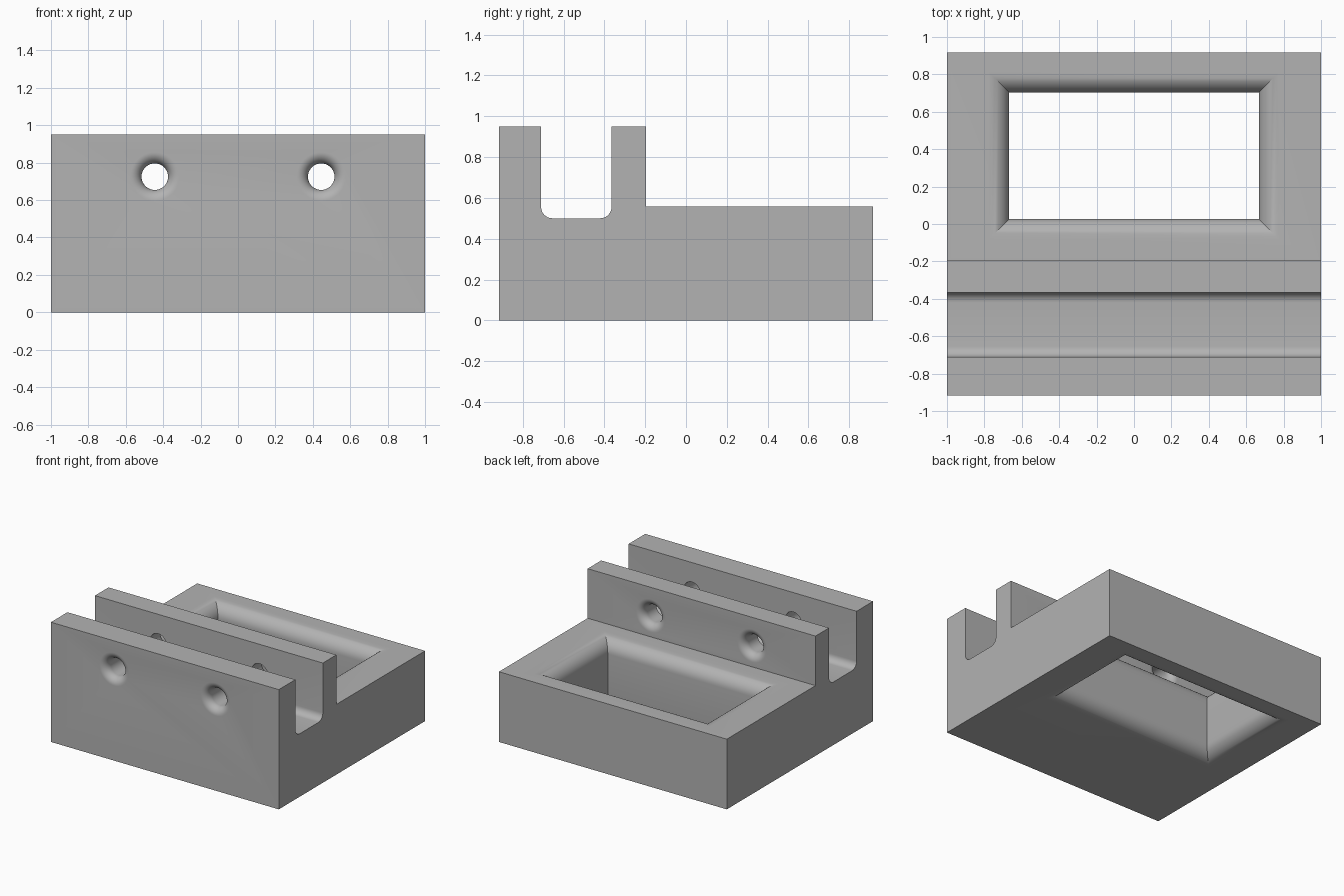
import bpy, bmesh, math
from mathutils import Matrix, Vector

if "Cube" in bpy.data.objects:
    bpy.data.objects.remove(bpy.data.objects["Cube"])

grey = bpy.data.materials.new("plain grey")
grey.use_nodes = True
grey.diffuse_color = (0.45, 0.45, 0.45, 1)
grey.node_tree.nodes["Principled BSDF"].inputs["Base Color"].default_value = grey.diffuse_color


def make_object(name, bm):
    bmesh.ops.recalc_face_normals(bm, faces=bm.faces)
    mesh = bpy.data.meshes.new(name)
    bm.to_mesh(mesh)
    bm.free()
    mesh.materials.append(grey)
    obj = bpy.data.objects.new(name, mesh)
    bpy.context.collection.objects.link(obj)
    return obj


def loft(name, rings):
    """Closed solid through a stack of rings of points."""
    bm = bmesh.new()
    loops = [[bm.verts.new(p) for p in ring] for ring in rings]
    for a, b in zip(loops, loops[1:]):
        for i in range(len(a)):
            j = (i + 1) % len(a)
            bm.faces.new((a[i], a[j], b[j], b[i]))
    bm.faces.new(loops[0])
    bm.faces.new(loops[-1])
    return make_object(name, bm)


def flare(low, high, radius, flare_low=True, flare_high=True, steps=10):
    """(position, outward growth) pairs for a bore with rounded mouths."""
    arc = [(radius * (1 - math.sin(t)), radius * (1 - math.cos(t)))
           for t in (math.pi / 2 * i / steps for i in range(steps + 1))]
    arc = [(d, g) for d, g in reversed(arc)]
    start = [(low + d, g) for d, g in reversed(arc)] if flare_low else [(low, 0)]
    end = [(high - d, g) for d, g in arc] if flare_high else [(high, 0)]
    start.sort()
    end.sort()
    over = 0.02
    return [(low - over, start[0][1])] + start + end + [(high + over, end[-1][1])]


# Body: side profile with two upright walls and a slot with rounded corners
r = 0.055
slot_front, slot_back, slot_floor = -0.71, -0.365, 0.5
profile = [(-0.917, 0), (-0.917, 0.95), (slot_front, 0.95)]
for centre, start in ((slot_front + r, math.pi), (slot_back - r, 1.5 * math.pi)):
    for i in range(9):
        t = start + math.pi / 2 * i / 8
        profile.append((centre + r * math.cos(t), slot_floor + r + r * math.sin(t)))
profile += [(slot_back, 0.95), (-0.195, 0.95), (-0.195, 0.557), (0.917, 0.557), (0.917, 0)]
body = loft("slotted_block", [[(x, y, z) for y, z in profile] for x in (-1, 1)])

# Rectangular window, rounded at its upper and lower mouths
cutters = [loft("window_cutter", [
    [(sx * (0.667 + g), 0.365 + sy * (0.337 + g), z)
     for sx, sy in ((-1, -1), (1, -1), (1, 1), (-1, 1))]
    for z, g in flare(0, 0.557, 0.11)])]

# Bolt holes through both walls, rounded at the mouths
for side, x in (("right", -0.445), ("left", 0.445)):
    for wall, low, high in (("front", -0.917, slot_front), ("rear", slot_back, -0.195)):
        rings = [[(x + (0.071 + g) * math.cos(a), y, 0.725 + (0.071 + g) * math.sin(a))
                  for a in (2 * math.pi * i / 40 for i in range(40))]
                 for y, g in flare(low, high, 0.06, wall == "front", wall == "rear")]
        cutters.append(loft(f"{side}_{wall}_hole_cutter", rings))

for cutter in cutters:
    cutter.hide_render = True
    cut = body.modifiers.new(cutter.name, 'BOOLEAN')
    cut.operation = 'DIFFERENCE'
    cut.solver = 'EXACT'
    cut.object = cutter

# Apply the cuts, then remove the helpers
bpy.context.view_layer.update()
graph = bpy.context.evaluated_depsgraph_get()
body_mesh = bpy.data.meshes.new_from_object(body.evaluated_get(graph))
body.modifiers.clear()
body.data = body_mesh
for cutter in cutters:
    bpy.data.objects.remove(cutter)

bpy.ops.object.select_all(action='DESELECT')
body.select_set(True)
bpy.context.view_layer.objects.active = body
bpy.ops.object.shade_smooth_by_angle(angle=math.radians(30))
